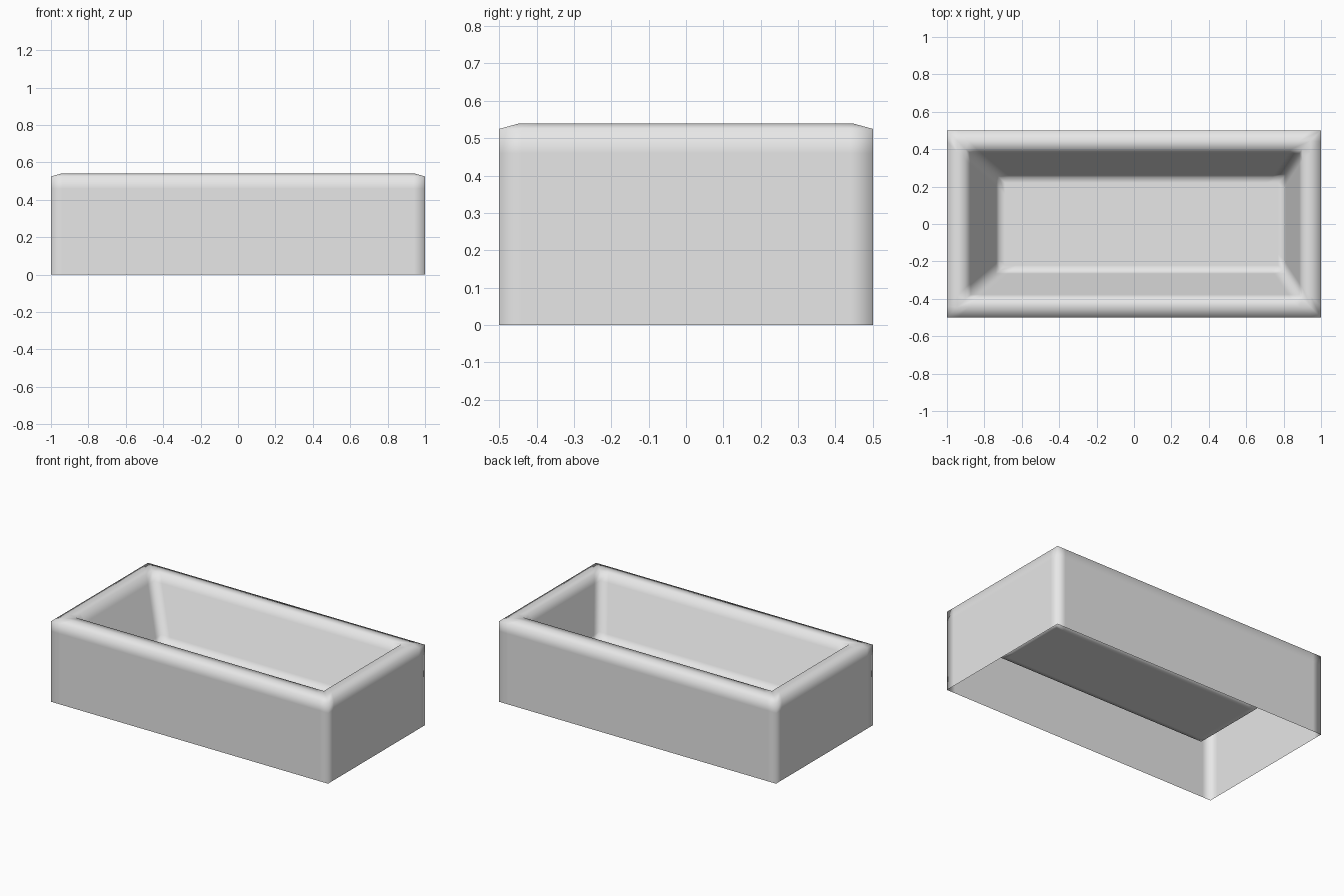
import bpy
import bmesh

default_cube = bpy.data.objects.get("Cube")
if default_cube:
    bpy.data.objects.remove(default_cube)

# Material
GREY = (0.8, 0.8, 0.8, 1.0)
grey = bpy.data.materials.new("light_grey")
grey.use_nodes = True
grey.diffuse_color = GREY
grey.node_tree.nodes["Principled BSDF"].inputs["Base Color"].default_value = GREY

CORNER = 0.06                     # width of the soft band beside each corner
RIM = (-0.9, 0.9, 0.4, 0.54)      # inner lip: left x, right x, half depth, z
FLOOR = (-0.72, 0.8, 0.25, 0.18)  # basin floor, with unequal end slopes


def blend(t):
    """Level on the sloping basin wall between lip and floor."""
    return tuple(a + (b - a) * t for a, b in zip(RIM, FLOOR))


def ring(bm, x0, x1, hy, z):
    """Rectangle loop with extra points beside each corner."""
    s = CORNER
    points = []
    for x, y, sx, sy in ((x0, -hy, 1, 1), (x1, -hy, -1, 1),
                         (x1, hy, -1, -1), (x0, hy, 1, -1)):
        along_y, along_x = (x, y + sy * s), (x + sx * s, y)
        trio = [along_y, (x, y), along_x]
        points += trio if sx * sy > 0 else trio[::-1]
    return [bm.verts.new((x, y, z)) for x, y in points]


# Levels from the open base, over the rim and down into the basin
levels = [
    (-1, 1, 0.5, 0),
    (-1, 1, 0.5, 0.46),
    (-1, 1, 0.5, 0.525),
    (-0.945, 0.945, 0.445, 0.54),
    RIM,
    blend(0.15),
    blend(0.9),
    FLOOR,
    (-0.69, 0.77, 0.22, 0.18),
]

# Tub shell
bm = bmesh.new()
loops = [ring(bm, *level) for level in levels]
for low, high in zip(loops, loops[1:]):
    n = len(low)
    for i in range(n):
        j = (i + 1) % n
        bm.faces.new((low[i], low[j], high[j], high[i]))
bm.faces.new(loops[-1])
for face in bm.faces:
    face.smooth = True

mesh = bpy.data.meshes.new("tub_shell")
bm.to_mesh(mesh)
bm.free()
mesh.materials.append(grey)
tub = bpy.data.objects.new("tub_shell", mesh)
bpy.context.collection.objects.link(tub)
